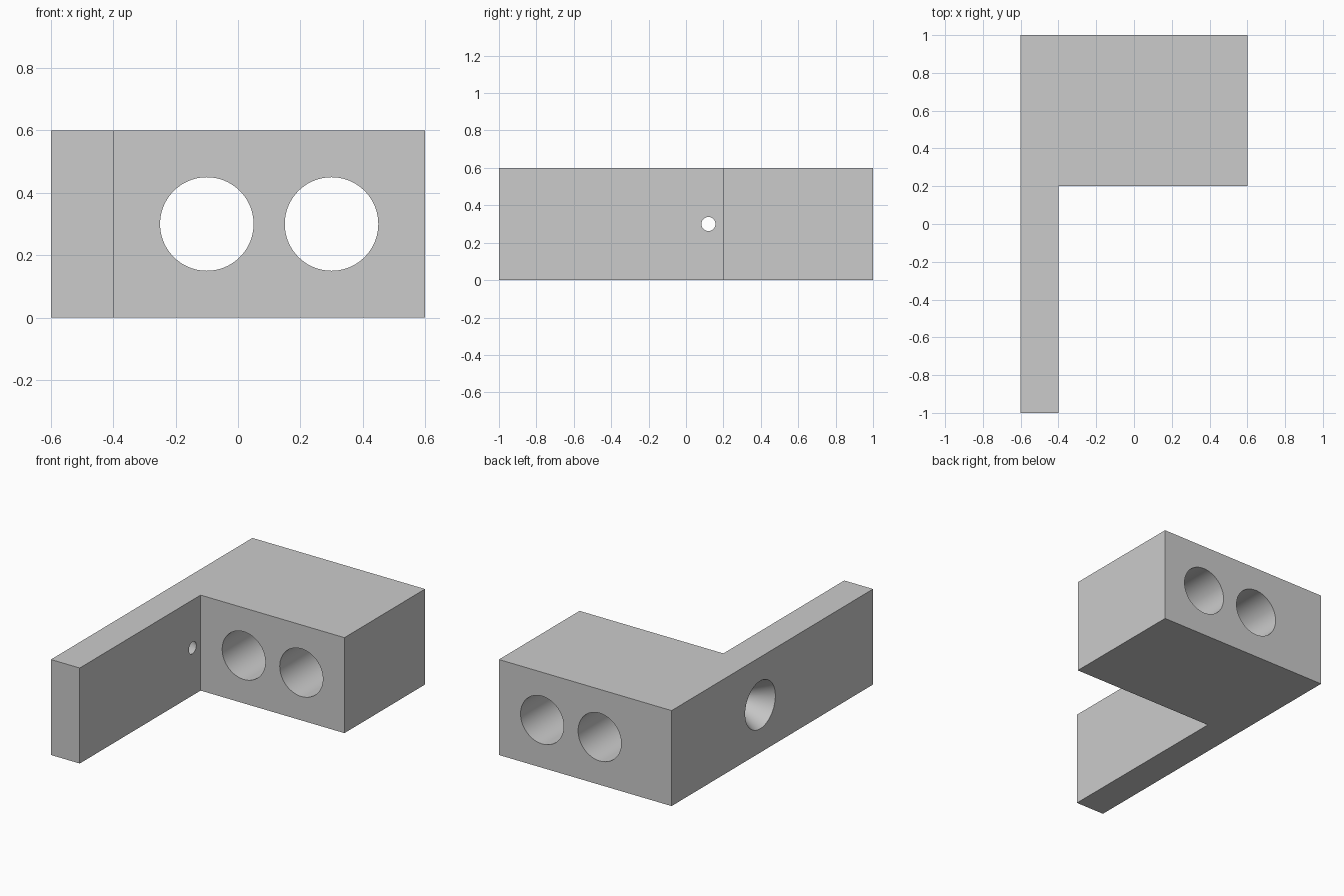
import bpy, bmesh
from math import pi
from mathutils import Matrix

if "Cube" in bpy.data.objects:
    bpy.data.objects.remove(bpy.data.objects["Cube"])

grey = bpy.data.materials.new("plain_grey")
grey.use_nodes = True
colour = (0.6, 0.6, 0.6, 1)
grey.diffuse_color = colour
grey.node_tree.nodes["Principled BSDF"].inputs["Base Color"].default_value = colour


def add_object(name, bm):
    bmesh.ops.recalc_face_normals(bm, faces=bm.faces)
    mesh = bpy.data.meshes.new(name)
    bm.to_mesh(mesh)
    bm.free()
    mesh.materials.append(grey)
    obj = bpy.data.objects.new(name, mesh)
    bpy.context.collection.objects.link(obj)
    return obj


def add_cutter(name, r_start, r_end, length, centre, axis):
    # round cutter running from r_start to r_end along +x or +y
    turn = Matrix.Rotation(pi / 2, 4, "Y") if axis == "X" else Matrix.Rotation(-pi / 2, 4, "X")
    bm = bmesh.new()
    bmesh.ops.create_cone(bm, cap_ends=True, segments=96, radius1=r_start,
                          radius2=r_end, depth=length,
                          matrix=Matrix.Translation(centre) @ turn)
    obj = add_object(name, bm)
    obj.hide_render = True
    return obj


# L-shaped body: thick block with a long thin arm
outline = [(-0.6, -1), (-0.4, -1), (-0.4, 0.2), (0.6, 0.2), (0.6, 1), (-0.6, 1)]
bm = bmesh.new()
base = bm.faces.new([bm.verts.new((x, y, 0)) for x, y in outline])
top = bmesh.ops.extrude_face_region(bm, geom=[base])["geom"]
bmesh.ops.translate(bm, vec=(0, 0, 0.6),
                    verts=[v for v in top if isinstance(v, bmesh.types.BMVert)])
body = add_object("bracket_body", bm)

# Two bores through the block, and a countersunk screw hole through the arm
cutters = [add_cutter("bore_cutter", 0.15, 0.15, 1, (x, 0.6, 0.3), "Y") for x in (-0.1, 0.3)]
slope = (0.15 - 0.0375) / 0.2
extra = 0.01
cutters.append(add_cutter("countersink_cutter", 0.15 + slope * extra, 0.0375 - slope * extra,
                          0.2 + 2 * extra, (-0.5, 0.12, 0.3), "X"))

bpy.context.view_layer.objects.active = body
body.select_set(True)
for cutter in cutters:
    mod = body.modifiers.new("hole", "BOOLEAN")
    mod.operation = "DIFFERENCE"
    mod.solver = "EXACT"
    mod.object = cutter
    bpy.ops.object.modifier_apply(modifier=mod.name)
    bpy.data.objects.remove(cutter)

bpy.ops.object.shade_smooth_by_angle(angle=pi / 6)
